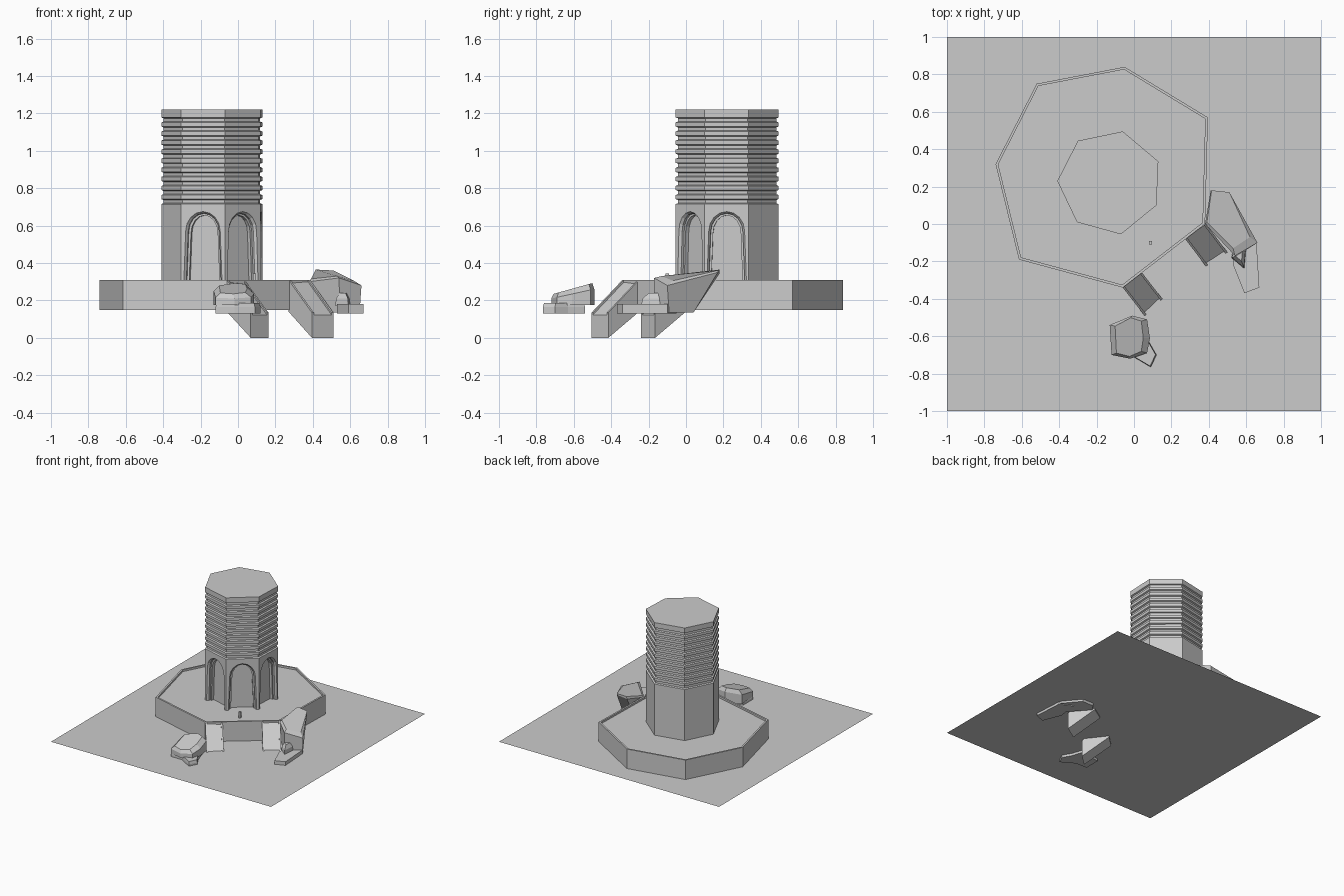
import bpy, math
from mathutils import Vector

if "Cube" in bpy.data.objects:
    bpy.data.objects.remove(bpy.data.objects["Cube"])


def make(name, verts, faces):
    me = bpy.data.meshes.new(name)
    me.from_pydata([tuple(v) for v in verts], [], faces)
    me.validate()
    ob = bpy.data.objects.new(name, me)
    bpy.context.collection.objects.link(ob)
    return ob


def loft(name, rings, bottom=True):
    """Skin equal-length counter-clockwise rings and cap the ends."""
    n = len(rings[0])
    verts = [p for r in rings for p in r]
    faces = []
    for k in range(len(rings) - 1):
        for i in range(n):
            j = (i + 1) % n
            faces.append((k * n + i, k * n + j, (k + 1) * n + j, (k + 1) * n + i))
    if bottom:
        faces.append(tuple(reversed(range(n))))
    faces.append(tuple(range((len(rings) - 1) * n, len(rings) * n)))
    return make(name, verts, faces)


def ring(pts, z, scale=1.0):
    cx = sum(p[0] for p in pts) / len(pts)
    cy = sum(p[1] for p in pts) / len(pts)
    return [(cx + (p[0] - cx) * scale, cy + (p[1] - cy) * scale, z) for p in pts]


# Ground sheet
make("ground_sheet", [(-1, -1, .15), (1, -1, .15), (1, 1, .15), (-1, 1, .15)], [(0, 1, 2, 3)])

# Seven-sided terrace with a thin raised rim
terrace = [(-.05, .84), (-.52, .75), (-.74, .32), (-.615, -.19), (-.06, -.34), (.38, 0), (.395, .57)]
loft("terrace", [ring(terrace, .15), ring(terrace, .31), ring(terrace, .31, .975),
                 ring(terrace, .295, .975)])

# Tower plan, shared by the base and the louvred shaft
tower = [(-.06, .495), (-.30, .445), (-.41, .23), (-.305, .01), (-.07, -.055), (.12, .10), (.13, .335)]
BASE, SHAFT, TOP = .295, .715, 1.22


def arch(w, spring, rise, flare, n=8):
    pts = [(-w - flare, 0), (-w, spring)]
    for i in range(1, n):
        a = math.pi * (1 - i / n)
        pts.append((w * math.cos(a), spring + rise * math.sin(a)))
    return pts + [(w, spring), (w + flare, 0)]


# Tower base: plain walls at the back, stepped arched recesses on three front sides
verts, faces = [], []


def add(points):
    start = len(verts)
    verts.extend(points)
    return list(range(start, len(verts)))


steps = [(.096, .275, .105, 0), (.086, .27, .10, .014), (.086, .27, .10, .028),
         (.074, .265, .095, .028), (.074, .265, .095, .05)]
for i, p in enumerate(tower):
    q = tower[(i + 1) % 7]
    p, q = Vector((*p, BASE)), Vector((*q, BASE))
    u = (q - p).normalized()
    inward = Vector((-u.y, u.x, 0))
    mid, up = (p + q) / 2, Vector((0, 0, SHAFT - BASE))
    bl, br, tr, tl = add([p, q, q + up, p + up])
    if i not in (3, 4, 5):
        faces.append((bl, br, tr, tl))
        continue
    prev = None
    for w, spring, rise, depth in steps:
        loop = add([mid + u * x + Vector((0, 0, z)) + inward * depth
                    for x, z in arch(w, spring, rise, .01)])
        if prev is None:
            faces.append(tuple([bl] + loop + [br, tr, tl]))
        else:
            for k in range(len(loop) - 1):
                faces.append((prev[k], loop[k], loop[k + 1], prev[k + 1]))
        prev = loop
    faces.append(tuple(reversed(prev)))
make("tower_base", verts, faces)

# Louvred shaft: repeated bands and grooves
rings, count = [], 10
pitch = (TOP - .02 - SHAFT) / count
for k in range(count):
    z = SHAFT + k * pitch
    rings += [ring(tower, z + pitch * f, s) for f, s in
              ((0, 1), (.1, .955), (.45, .955), (.55, 1))]
rings += [ring(tower, TOP - .02), ring(tower, TOP)]
loft("louvred_shaft", rings)


# Sloping ramps with low side curbs
def ramp(name, a, b, run):
    """a, b are the wall corners; run points outward down the slope."""
    a, b, run = Vector((*a, 0)), Vector((*b, 0)), Vector((*run, 0))
    section = [(0, -.155), (1, -.155), (1, 0), (.91, 0), (.91, -.012),
               (.09, -.012), (.09, 0), (0, 0)]
    wall = [a.lerp(b, t) + Vector((0, 0, .31 + (h if h > -.1 else -.17))) for t, h in section]
    foot = [a.lerp(b, t) + run + Vector((0, 0, .135 + (h if h > -.1 else -.135))) for t, h in section]
    loft(name, [wall, foot])


ramp("left_ramp", (-.06, -.34), (.035, -.25), (.128, -.165))
ramp("right_ramp", (.27, -.075), (.385, 0), (.125, -.165))

# Small post in front of the door
post = [(.08, -.11), (.095, -.11), (.095, -.09), (.08, -.09)]
loft("small_post", [ring(post, .29), ring(post, .345)])


# Angular boulders
def rock(name, base, z0, *tops):
    loft(name, [[(x, y, z0) for x, y in base], *tops])


slab = [(-.12, -.70), (-.02, -.70), (.09, -.765), (.12, -.70), (.08, -.63), (.05, -.54), (-.12, -.57)]
rock("left_slab", slab, .13, ring(slab, .165), ring(slab, .185, .95))
boulder = [(-.12, -.70), (-.02, -.72), (.07, -.69), (.085, -.61), (.07, -.51), (-.01, -.49), (-.13, -.54)]
rock("left_boulder", boulder, .175,
     [(x, y, .21 + (y + .72) * .22) for x, y in boulder],
     [(x * .7 - .01, y * .9 - .06, .235 + (y + .72) * .25) for x, y in boulder])

slab = [(.53, -.22), (.59, -.37), (.67, -.34), (.655, -.10), (.55, -.05)]
rock("right_slab", slab, .13, ring(slab, .18))
rock("right_boulder", [(.40, -.01), (.545, -.175), (.65, -.09), (.54, .04), (.44, .04)], .135,
     [(.38, 0, .30), (.54, -.17, .32), (.66, -.10, .28), (.51, .17, .35), (.41, .18, .345)],
     [(.39, .01, .315), (.53, -.13, .33), (.62, -.07, .305), (.51, .17, .36), (.415, .18, .365)])
chip = [(.52, -.18), (.59, -.24), (.60, -.13), (.54, -.11)]
rock("right_chip", chip, .17, ring(chip, .21, .9), ring(chip, .24, .45))

for ob in bpy.context.scene.objects:
    if ob.type == 'MESH' and ("ramp" in ob.name):
        # Ramp sections run in either sense, so make their normals point outward
        import bmesh
        bm = bmesh.new()
        bm.from_mesh(ob.data)
        bmesh.ops.recalc_face_normals(bm, faces=bm.faces)
        bm.to_mesh(ob.data)
        bm.free()
